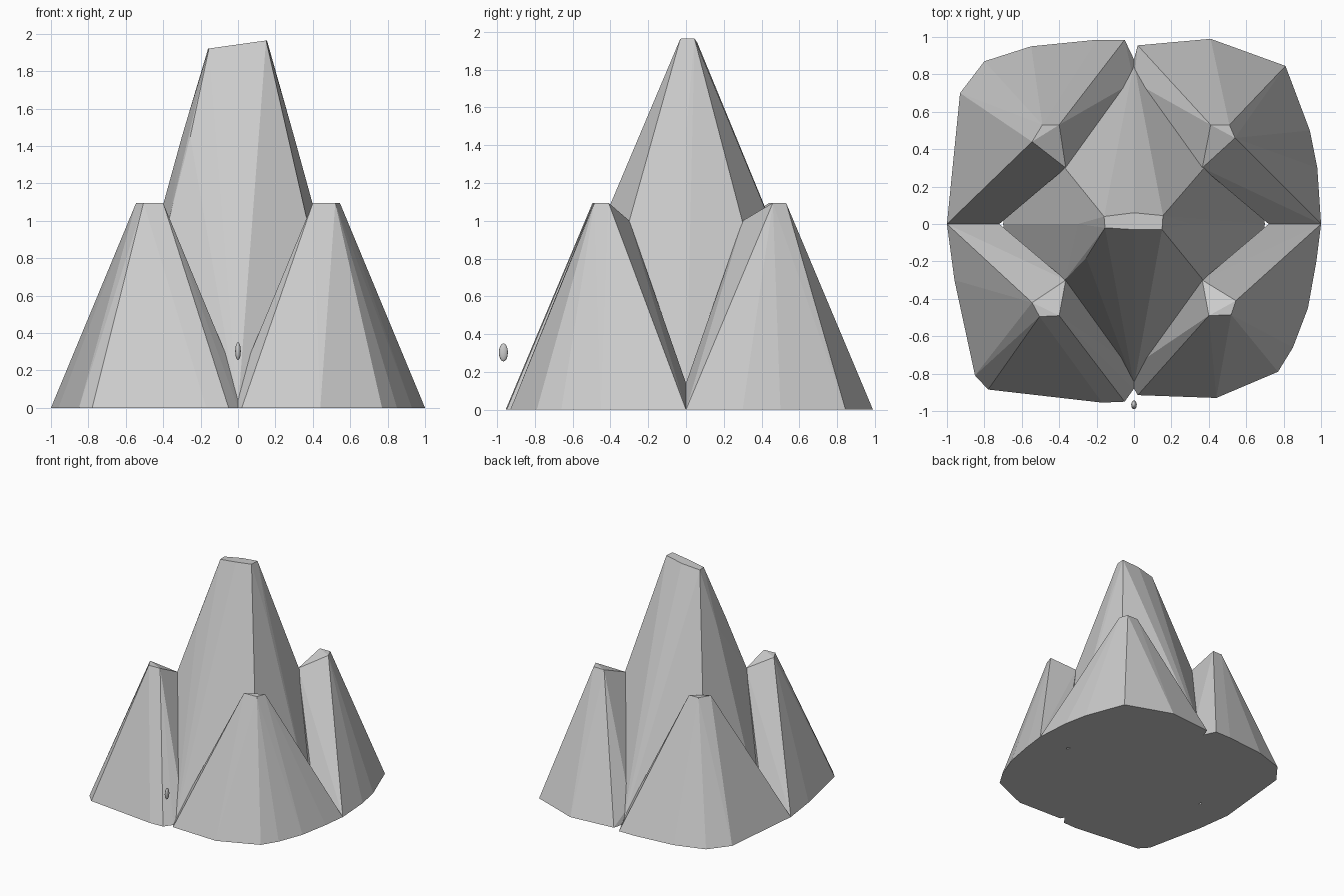
import bpy, bmesh, math

if "Cube" in bpy.data.objects:
    bpy.data.objects.remove(bpy.data.objects["Cube"])


def hull(name, points):
    """Faceted stone: convex hull of a few 3D points."""
    bm = bmesh.new()
    for p in points:
        bm.verts.new(p)
    res = bmesh.ops.convex_hull(bm, input=bm.verts[:])
    loose = [v for v in bm.verts if not v.link_faces]
    bmesh.ops.delete(bm, geom=loose, context='VERTS')
    bmesh.ops.dissolve_limit(bm, angle_limit=math.radians(1.5),
                             verts=bm.verts[:], edges=bm.edges[:])
    bmesh.ops.recalc_face_normals(bm, faces=bm.faces[:])
    mesh = bpy.data.meshes.new(name)
    bm.to_mesh(mesh)
    bm.free()
    obj = bpy.data.objects.new(name, mesh)
    bpy.context.collection.objects.link(obj)
    return obj


def octagon(rx, ry, dx, dy, z):
    """Ring with ridges on both axes and on the four diagonals."""
    return ([(s * rx, 0, z) for s in (-1, 1)] + [(0, s * ry, z) for s in (-1, 1)]
            + [(s * dx, t * dy, z) for s in (-1, 1) for t in (-1, 1)])


# Central spire with a thin, slightly tilted tip
tip = [(x, y, 1.943 + 0.14 * x) for x, y in
       ((-0.155, -0.02), (0, -0.03), (0.15, -0.03), (0.155, 0.045), (0, 0.06), (-0.16, 0.04))]
hull("central_spire", tip + octagon(0.30, 0.24, 0.255, 0.18, 1.45)
     + octagon(0.42, 0.43, 0.37, 0.30, 1.0) + octagon(0.70, 0.86, 0.60, 0.56, 0))

# Four corner rocks: quadrant signs, flat top outline, outer base outline
rocks = {
    "front_left_rock": (-1, -1, [(0.40, 0.49), (0.505, 0.495), (0.545, 0.42)],
                        [(0.05, 0.95), (0.17, 0.955), (0.78, 0.885), (0.85, 0.81), (0.89, 0.62), (0.96, 0.30)]),
    "front_right_rock": (1, -1, [(0.40, 0.49), (0.52, 0.485), (0.545, 0.41)],
                         [(0.02, 0.915), (0.44, 0.93), (0.77, 0.79), (0.85, 0.66), (0.93, 0.45), (0.975, 0.20)]),
    "back_left_rock": (-1, 1, [(0.40, 0.53), (0.49, 0.53), (0.545, 0.44)],
                       [(0.05, 0.985), (0.20, 0.985), (0.55, 0.95), (0.80, 0.87), (0.93, 0.70), (0.955, 0.40)]),
    "back_right_rock": (1, 1, [(0.41, 0.53), (0.51, 0.53), (0.54, 0.46)],
                        [(0.02, 0.955), (0.41, 0.99), (0.75, 0.86), (0.81, 0.845), (0.94, 0.50), (0.98, 0.30)]),
}
for name, (sx, sy, top, base) in rocks.items():
    pts = [(x, y, 1.095) for x, y in top] + [(x, y, 0) for x, y in base]
    # Inner edge against the spire and the valleys shared with the neighbours
    pts += [(0.365, 0.30, 1.0), (0.72, 0, 0.14), (0.72, 0, 0), (1.0, 0, 0),
            (0, 0.76, 0.13), (0, 0.88, 0), (0, 0.70, 0)]
    hull(name, [(sx * x, sy * y, z) for x, y, z in pts])

# Small loose chip floating in front
bpy.ops.mesh.primitive_uv_sphere_add(segments=12, ring_count=8, radius=1,
                                     location=(0, -0.967, 0.303))
chip = bpy.context.object
chip.name = "loose_chip"
chip.scale = (0.015, 0.024, 0.048)
bpy.ops.object.shade_smooth()
